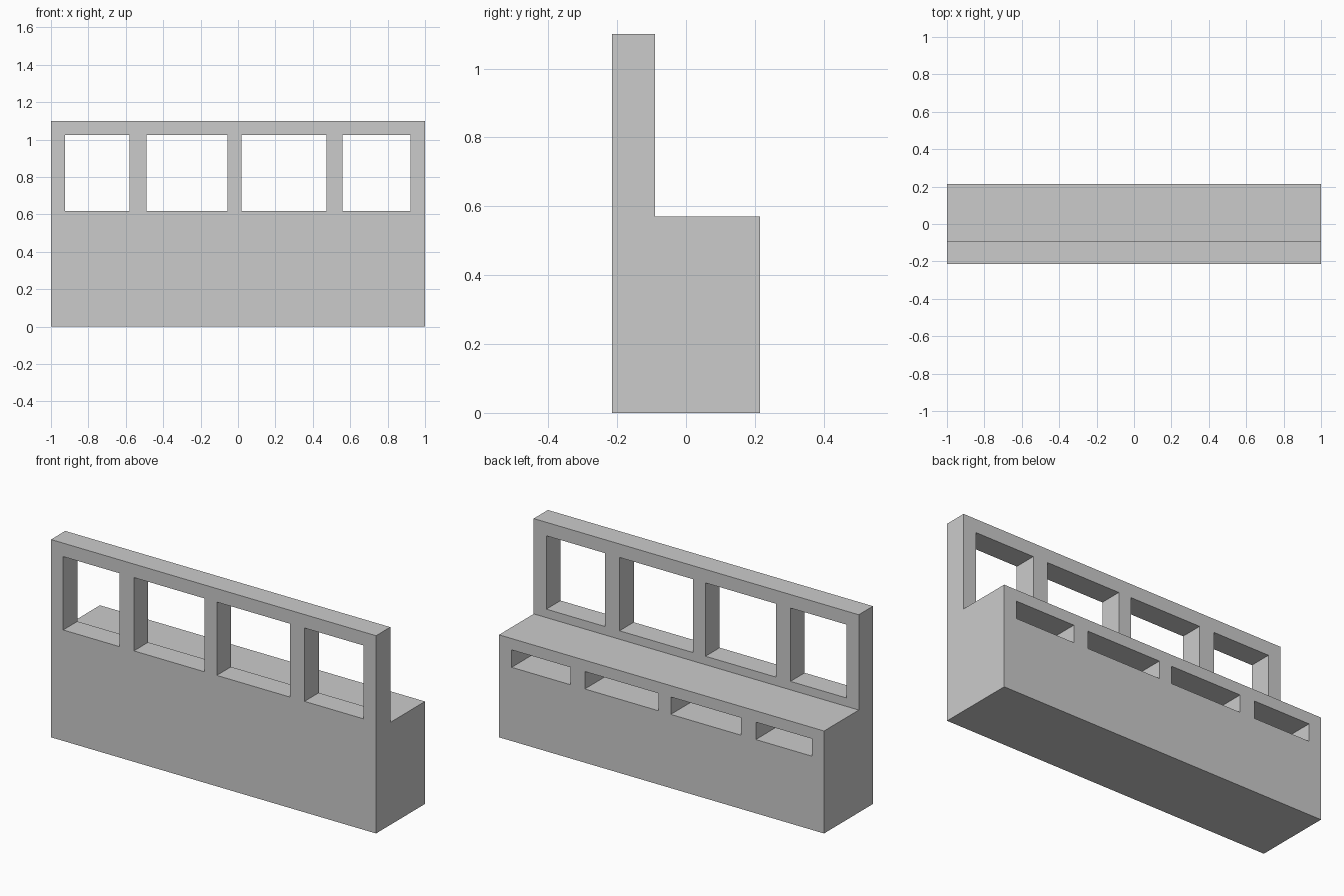
import bpy, bmesh

if "Cube" in bpy.data.objects:
    bpy.data.objects.remove(bpy.data.objects["Cube"])

# Body: L-shaped side profile (y, z) extruded along x
PROFILE = [(-0.215, 0), (0.215, 0), (0.215, 0.57), (-0.09, 0.57), (-0.09, 1.10), (-0.215, 1.10)]
BAYS = [(-0.925, -0.58), (-0.49, -0.057), (0.02, 0.472), (0.56, 0.922)]


def make_object(name, bm):
    bmesh.ops.recalc_face_normals(bm, faces=bm.faces)
    mesh = bpy.data.meshes.new(name)
    bm.to_mesh(mesh)
    bm.free()
    obj = bpy.data.objects.new(name, mesh)
    bpy.context.collection.objects.link(obj)
    return obj


def add_box(bm, x, y, z):
    verts = bmesh.ops.create_cube(bm, size=1)["verts"]
    for v in verts:
        v.co = [lo if c < 0 else hi for c, (lo, hi) in zip(v.co, (x, y, z))]


bm = bmesh.new()
side = bm.faces.new([bm.verts.new((-1, y, z)) for y, z in PROFILE])
ext = bmesh.ops.extrude_face_region(bm, geom=[side], use_keep_orig=True)
bmesh.ops.translate(bm, vec=(2, 0, 0), verts=[g for g in ext["geom"] if isinstance(g, bmesh.types.BMVert)])
body = make_object("stepped_wall", bm)

# Cutters: a window through the upright and a slot in the rear of each bay
bm = bmesh.new()
for bay in BAYS:
    add_box(bm, bay, (-0.3, 0.0), (0.617, 1.025))
    add_box(bm, bay, (-0.09, 0.3), (0.41, 0.507))
cutter = make_object("opening_cutters", bm)

mod = body.modifiers.new("openings", "BOOLEAN")
mod.operation = "DIFFERENCE"
mod.solver = "EXACT"
mod.object = cutter
cutter.hide_render = True
cutter.hide_set(True)
